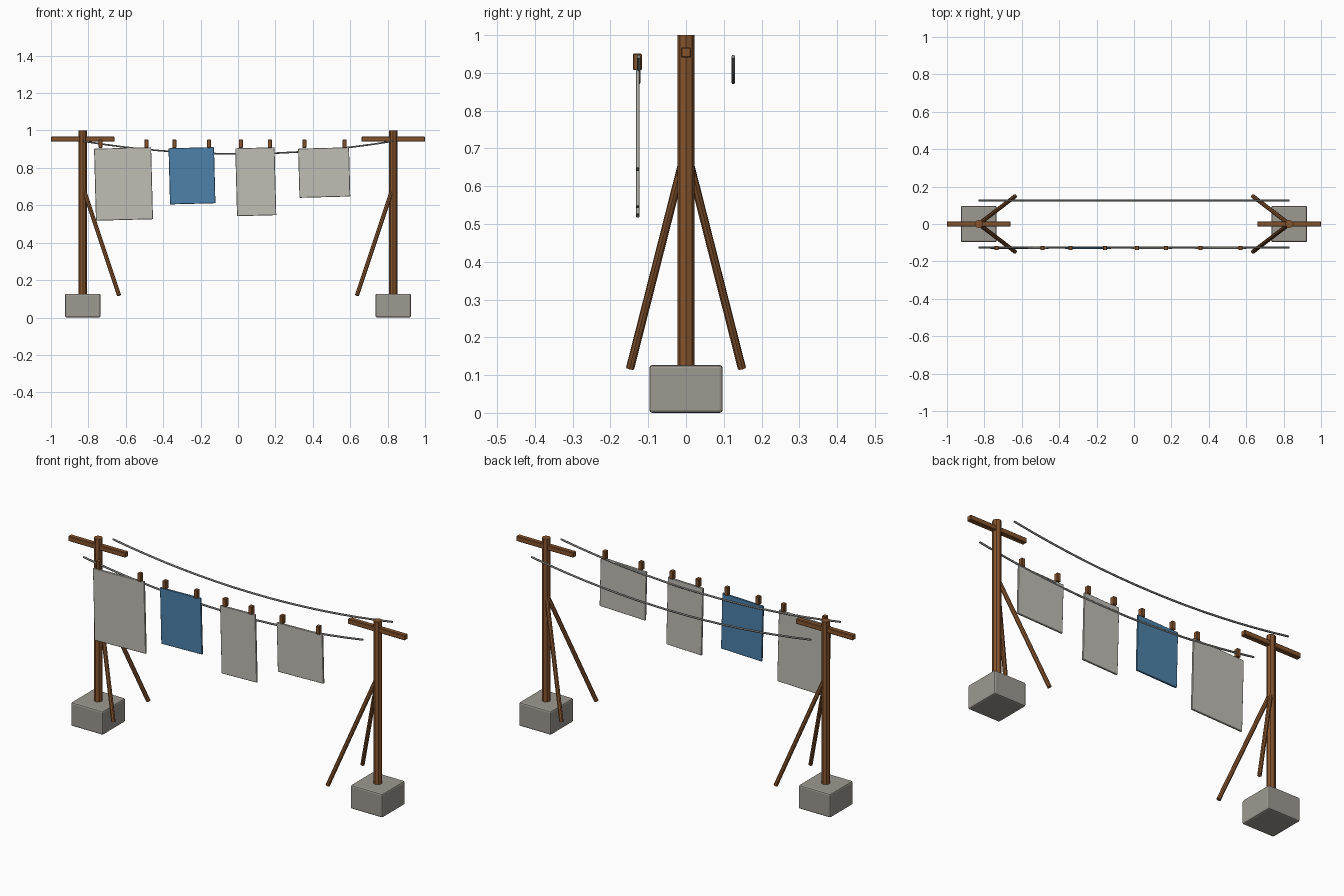
import bpy, math
from mathutils import Vector

if "Cube" in bpy.data.objects:
    bpy.data.objects.remove(bpy.data.objects["Cube"])


def mat(name, rgb):
    m = bpy.data.materials.new(name)
    m.diffuse_color = (*rgb, 1)
    m.use_nodes = True
    m.node_tree.nodes["Principled BSDF"].inputs["Base Color"].default_value = m.diffuse_color
    return m


WOOD = mat("brown wood", (0.24, 0.09, 0.027))
STONE = mat("concrete grey", (0.34, 0.32, 0.285))
WHITE = mat("off-white cloth", (0.52, 0.51, 0.46))
BLUE = mat("blue cloth", (0.075, 0.22, 0.40))
ROPE = mat("rope grey", (0.25, 0.25, 0.24))


def box(name, loc, size, material, bevel=0.0, segments=1, tilt=0.0):
    bpy.ops.mesh.primitive_cube_add(size=1, location=loc)
    o = bpy.context.object
    o.name = name
    o.scale = size
    bpy.ops.object.transform_apply(location=False, rotation=False, scale=True)
    o.rotation_euler.y = tilt
    o.data.materials.append(material)
    if bevel:
        b = o.modifiers.new("bevel", 'BEVEL')
        b.width, b.segments = bevel, segments
    return o


def rod(name, a, b, radius, material, sides=8):
    a, b = Vector(a), Vector(b)
    bpy.ops.mesh.primitive_cylinder_add(vertices=sides, radius=radius,
                                        depth=(b - a).length, location=(a + b) / 2)
    o = bpy.context.object
    o.name = name
    o.rotation_euler = (b - a).to_track_quat('Z', 'Y').to_euler()
    o.data.materials.append(material)
    return o


# Two end supports, mirrored in x
for s, side in ((-1, "left"), (1, "right")):
    x = s * 0.83
    box(side + "_base", (x, 0, 0.0635), (0.19, 0.194, 0.127), STONE, 0.008, 2)
    rod(side + "_post", (x, 0, 0.06), (x, 0, 1.0), 0.022, WOOD)
    box(side + "_crossbar", (x, 0, 0.954), (0.34, 0.027, 0.027), WOOD, 0.003)
    for t, end in ((-1, "front"), (1, "back")):
        rod(f"{side}_{end}_brace", (x, 0, 0.70), (s * 0.636, t * 0.148, 0.118), 0.011, WOOD)

# Two sagging lines
for y, end in ((-0.125, "front"), (0.125, "back")):
    cu = bpy.data.curves.new(end + "_line", 'CURVE')
    cu.dimensions = '3D'
    cu.bevel_depth, cu.bevel_resolution, cu.use_fill_caps = 0.005, 1, True
    n = 16
    sp = cu.splines.new('POLY')
    sp.points.add(n)
    for i, p in enumerate(sp.points):
        u = 2 * i / n - 1
        p.co = (0.83 * u, y, 0.875 + 0.068 * u * u, 1)
    cu.materials.append(ROPE)
    bpy.context.collection.objects.link(bpy.data.objects.new(end + "_line", cu))

# Washing: centre x, centre z, width, height, colour, peg positions
washing = (
    ("large_cloth", -0.612, 0.714, 0.305, 0.385, WHITE, (-0.735, -0.49)),
    ("blue_cloth", -0.246, 0.758, 0.243, 0.300, BLUE, (-0.34, -0.155)),
    ("narrow_cloth", 0.095, 0.726, 0.210, 0.363, WHITE, (0.015, 0.17)),
    ("small_cloth", 0.461, 0.775, 0.272, 0.263, WHITE, (0.355, 0.57)),
)
for name, x, z, w, h, m, pegs in washing:
    box(name, (x, -0.128, z), (w, 0.010, h), m, 0.002, 1, -math.radians(1.5))
    for i, px in enumerate(pegs):
        box(f"{name}_peg_{i + 1}", (px, -0.1285, 0.929), (0.021, 0.023, 0.044), WOOD, 0.002)
